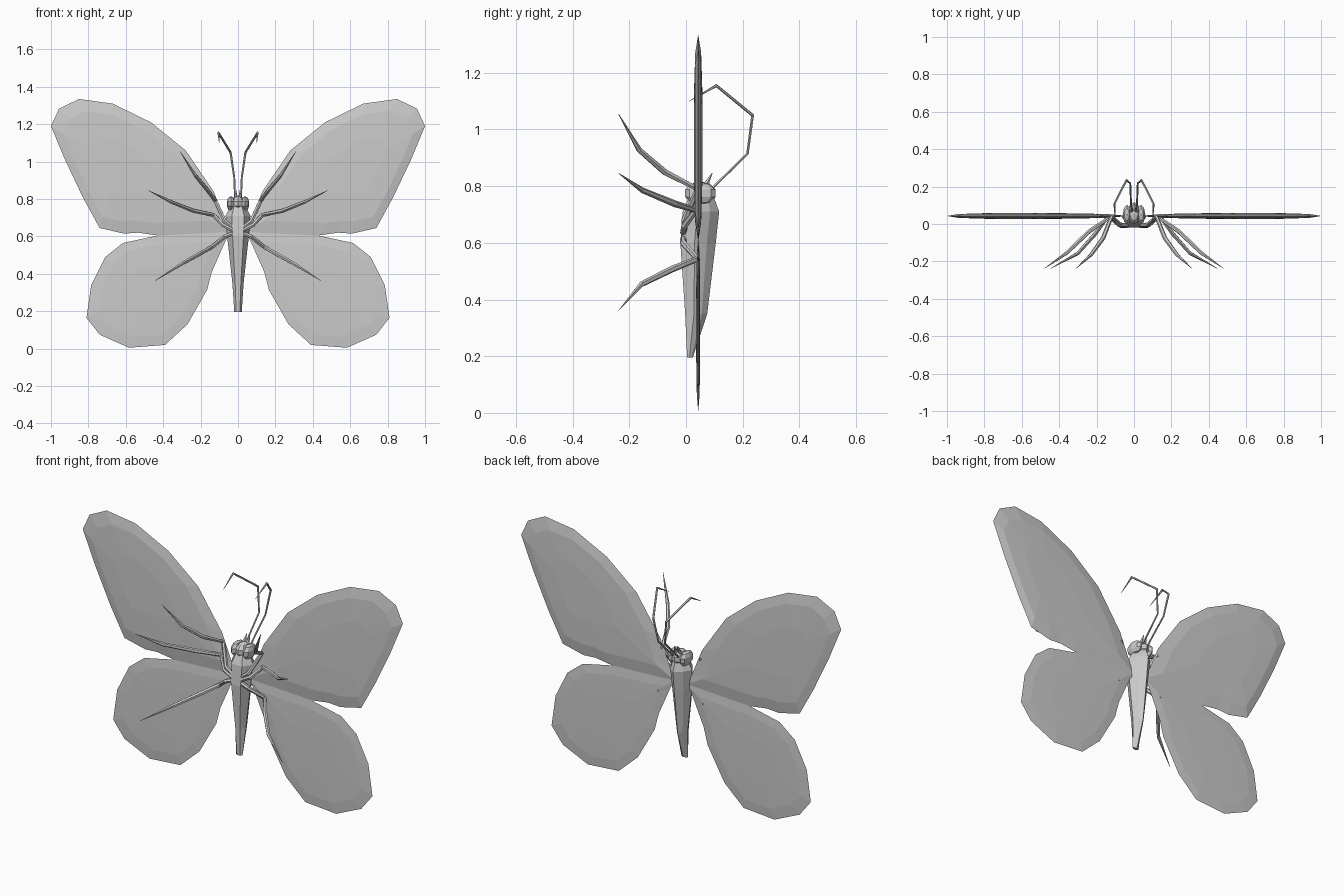
import bpy, bmesh, math
from mathutils import Vector, Matrix

if "Cube" in bpy.data.objects:
    bpy.data.objects.remove(bpy.data.objects["Cube"])


def add(name, bm, mirror=False):
    bmesh.ops.recalc_face_normals(bm, faces=bm.faces)
    me = bpy.data.meshes.new(name)
    bm.to_mesh(me)
    bm.free()
    ob = bpy.data.objects.new(name, me)
    bpy.context.collection.objects.link(ob)
    if mirror:
        m = ob.modifiers.new("mirror", 'MIRROR')
        m.use_mirror_merge = False
    return ob


def wing(name, outline, centre, half, y=0.043):
    # lens-shaped plate: shared rim, rings swelling towards the centre
    bm = bmesh.new()
    c = Vector(centre)
    rim = [bm.verts.new((x, y, z)) for x, z in outline]
    n = len(rim)
    for side in (-1, 1):
        prev = rim
        for s, t in ((0.82, 0.7), (0.42, 1.0)):
            ring = []
            for x, z in outline:
                p = c + (Vector((x, z)) - c) * s
                ring.append(bm.verts.new((p.x, y + side * half * t, p.y)))
            for i in range(n):
                j = (i + 1) % n
                bm.faces.new((prev[i], prev[j], ring[j], ring[i]))
            prev = ring
        bm.faces.new(prev)
    return add(name, bm, True)


def limb(name, pts, radii):
    # tapered faceted tube along a path
    cu = bpy.data.curves.new(name, 'CURVE')
    cu.dimensions = '3D'
    cu.bevel_depth = 1.0
    cu.bevel_resolution = 1
    cu.use_fill_caps = True
    sp = cu.splines.new('POLY')
    sp.points.add(len(pts) - 1)
    for q, p, r in zip(sp.points, pts, radii):
        q.co = (*p, 1)
        q.radius = r
    tmp = bpy.data.objects.new("tmp", cu)
    bpy.context.collection.objects.link(tmp)
    dg = bpy.context.evaluated_depsgraph_get()
    me = bpy.data.meshes.new_from_object(tmp.evaluated_get(dg))
    bm = bmesh.new()
    bm.from_mesh(me)
    bpy.data.objects.remove(tmp)
    for f in bm.faces:
        f.smooth = False
    return add(name, bm, True)


def ball(name, centre, size, u, v, mirror=False):
    bm = bmesh.new()
    mat = Matrix.Translation(centre) @ Matrix.Diagonal((*size, 1))
    bmesh.ops.create_uvsphere(bm, u_segments=u, v_segments=v, radius=1, matrix=mat)
    return add(name, bm, mirror)


# Wings
wing("forewing", [(0.03, 0.62), (0.06, 0.67), (0.13, 0.84), (0.28, 1.06), (0.465, 1.21),
                  (0.67, 1.31), (0.85, 1.335), (0.957, 1.283), (1.0, 1.19), (0.925, 1.01),
                  (0.83, 0.81), (0.74, 0.645), (0.61, 0.615), (0.535, 0.62), (0.43, 0.605)],
     (0.65, 0.98), 0.015)
wing("hindwing", [(0.03, 0.63), (0.43, 0.605), (0.615, 0.565), (0.71, 0.49), (0.785, 0.34),
                  (0.81, 0.165), (0.74, 0.075), (0.583, 0.005), (0.39, 0.02), (0.27, 0.13),
                  (0.165, 0.315), (0.14, 0.41), (0.065, 0.58)],
     (0.47, 0.32), 0.007)

# Body: rings of z, front y, back y, half width
bm = bmesh.new()
prev = None
for z, yf, yb, w in ((0.195, 0.004, 0.024, 0.02), (0.35, -0.003, 0.075, 0.03),
                     (0.60, -0.02, 0.105, 0.058), (0.71, -0.012, 0.117, 0.066),
                     (0.785, 0.02, 0.09, 0.03)):
    d = yb - yf
    ring = [bm.verts.new(p) for p in (
        (0.5 * w, yf, z), (w, yf + 0.4 * d, z), (0.6 * w, yf + 0.75 * d, z), (0, yb, z),
        (-0.6 * w, yf + 0.75 * d, z), (-w, yf + 0.4 * d, z), (-0.5 * w, yf, z))]
    if prev:
        for i in range(7):
            j = (i + 1) % 7
            bm.faces.new((prev[i], prev[j], ring[j], ring[i]))
    else:
        bm.faces.new(ring)
    prev = ring
bm.faces.new(prev)
add("body", bm)

# Head with eyes and small crest spikes
ball("head", (0, 0.052, 0.775), (0.037, 0.055, 0.042), 8, 5)
ball("eye", (0.038, 0.05, 0.775), (0.023, 0.056, 0.04), 8, 5, True)
limb("head_spike", [(0.012, 0.065, 0.795), (0.01, 0.093, 0.847)], [0.013, 0.001])

# Antennae
limb("antenna", [(0.015, 0.08, 0.78), (0.02, 0.217, 0.915), (0.04, 0.235, 1.05),
                 (0.105, 0.107, 1.155), (0.10, 0.012, 1.10)],
     [0.005, 0.005, 0.006, 0.006, 0.001])

# Legs
legs = {
    "front_leg": [(0.03, -0.005, 0.65), (0.07, -0.005, 0.68), (0.12, 0.04, 0.79),
                  (0.165, -0.075, 0.85), (0.23, -0.165, 0.928), (0.31, -0.238, 1.055)],
    "middle_leg": [(0.03, -0.01, 0.635), (0.08, -0.005, 0.66), (0.13, 0.035, 0.715),
                   (0.24, -0.04, 0.738), (0.36, -0.155, 0.786), (0.478, -0.237, 0.845)],
    "hind_leg": [(0.03, -0.01, 0.615), (0.07, -0.01, 0.60), (0.14, 0.04, 0.543),
                 (0.205, -0.05, 0.507), (0.30, -0.157, 0.454), (0.445, -0.237, 0.362)],
}
for name, pts in legs.items():
    limb(name, pts, [0.011, 0.012, 0.011, 0.012, 0.010, 0.001])
